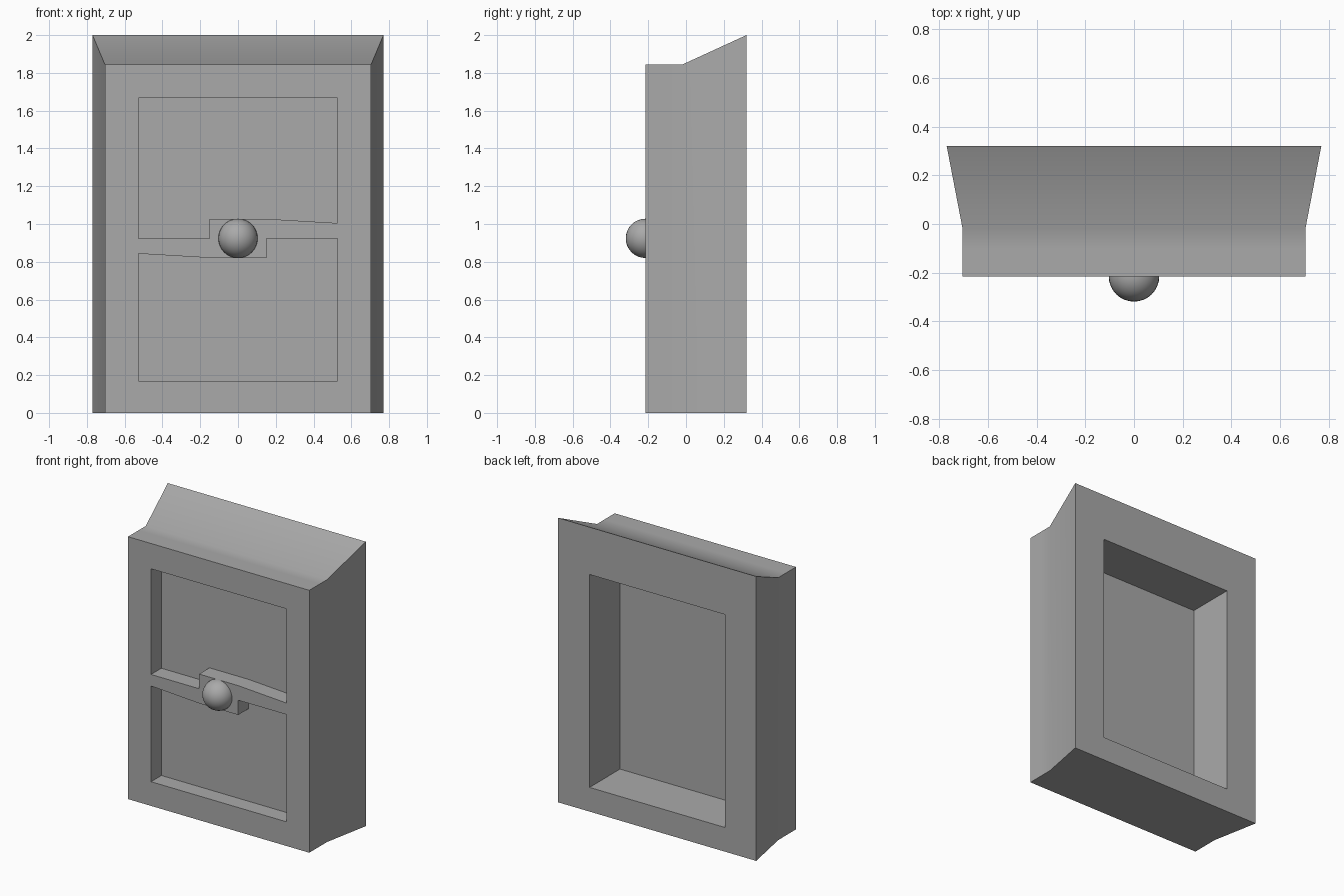
import bpy, bmesh, math

cube = bpy.data.objects.get("Cube")
if cube:
    bpy.data.objects.remove(cube, do_unlink=True)

FRONT, PANE_FRONT, PANE_BACK, BACK = -0.215, -0.10, -0.018, 0.32
KNOB_Z = 0.924

# Single grey finish
grey = bpy.data.materials.new("plain grey")
grey.use_nodes = True
grey.diffuse_color = (0.4, 0.4, 0.4, 1)
grey.node_tree.nodes["Principled BSDF"].inputs["Base Color"].default_value = (0.4, 0.4, 0.4, 1)


def loft(name, sections):
    """Solid through a row of outlines, each given as (y, [(x, z), ...])."""
    bm = bmesh.new()
    rings = [[bm.verts.new((x, y, z)) for x, z in pts] for y, pts in sections]
    for a, b in zip(rings, rings[1:]):
        for i in range(len(a)):
            j = (i + 1) % len(a)
            bm.faces.new((a[i], a[j], b[j], b[i]))
    bm.faces.new(rings[0])
    bm.faces.new(rings[-1])
    bmesh.ops.recalc_face_normals(bm, faces=bm.faces)
    mesh = bpy.data.meshes.new(name)
    bm.to_mesh(mesh)
    bm.free()
    mesh.materials.append(grey)
    obj = bpy.data.objects.new(name, mesh)
    bpy.context.collection.objects.link(obj)
    return obj


def rect(half, low, high):
    return [(-half, low), (half, low), (half, high), (-half, high)]


def activate(obj):
    bpy.ops.object.select_all(action='DESELECT')
    obj.select_set(True)
    bpy.context.view_layer.objects.active = obj


def carve(target, cutter):
    cutter.hide_render = True
    mod = target.modifiers.new("recess", 'BOOLEAN')
    mod.operation = 'DIFFERENCE'
    mod.solver = 'EXACT'
    mod.object = cutter
    activate(target)
    bpy.ops.object.modifier_apply(modifier=mod.name)
    bpy.data.objects.remove(cutter, do_unlink=True)


# Frame block: straight at the front, flaring outward to the back
front_outline = rect(0.705, 0, 1.845)
frame = loft("door_frame", [
    (FRONT, front_outline), (PANE_FRONT, front_outline),
    (PANE_BACK, front_outline), (BACK, rect(0.77, 0, 2))])

# Front panels: the lower one is the upper one turned half round the knob
upper = [(-0.526, 1.667), (0.526, 1.667), (0.526, 1.005), (0.152, 1.027),
         (-0.152, 1.027), (-0.152, KNOB_Z), (-0.526, KNOB_Z)]
lower = [(-x, 2 * KNOB_Z - z) for x, z in upper]
lower = [(x, 0.17 if z < 0.5 else z) for x, z in lower]
for outline in (upper, lower):
    carve(frame, loft("panel_cutter", [(FRONT - 0.2, outline), (PANE_FRONT, outline)]))

# Deep recess in the back
opening = rect(0.526, 0.17, 1.667)
carve(frame, loft("back_cutter", [(PANE_BACK, opening), (BACK + 0.2, opening)]))
activate(frame)
bpy.ops.object.shade_smooth_by_angle(angle=math.radians(30))

# Round knob set halfway into the middle rail
bpy.ops.mesh.primitive_uv_sphere_add(segments=32, ring_count=16, radius=0.104,
                                     location=(0, FRONT, KNOB_Z))
knob = bpy.context.object
knob.name = "door_knob"
knob.data.materials.append(grey)
bpy.ops.object.shade_smooth()
